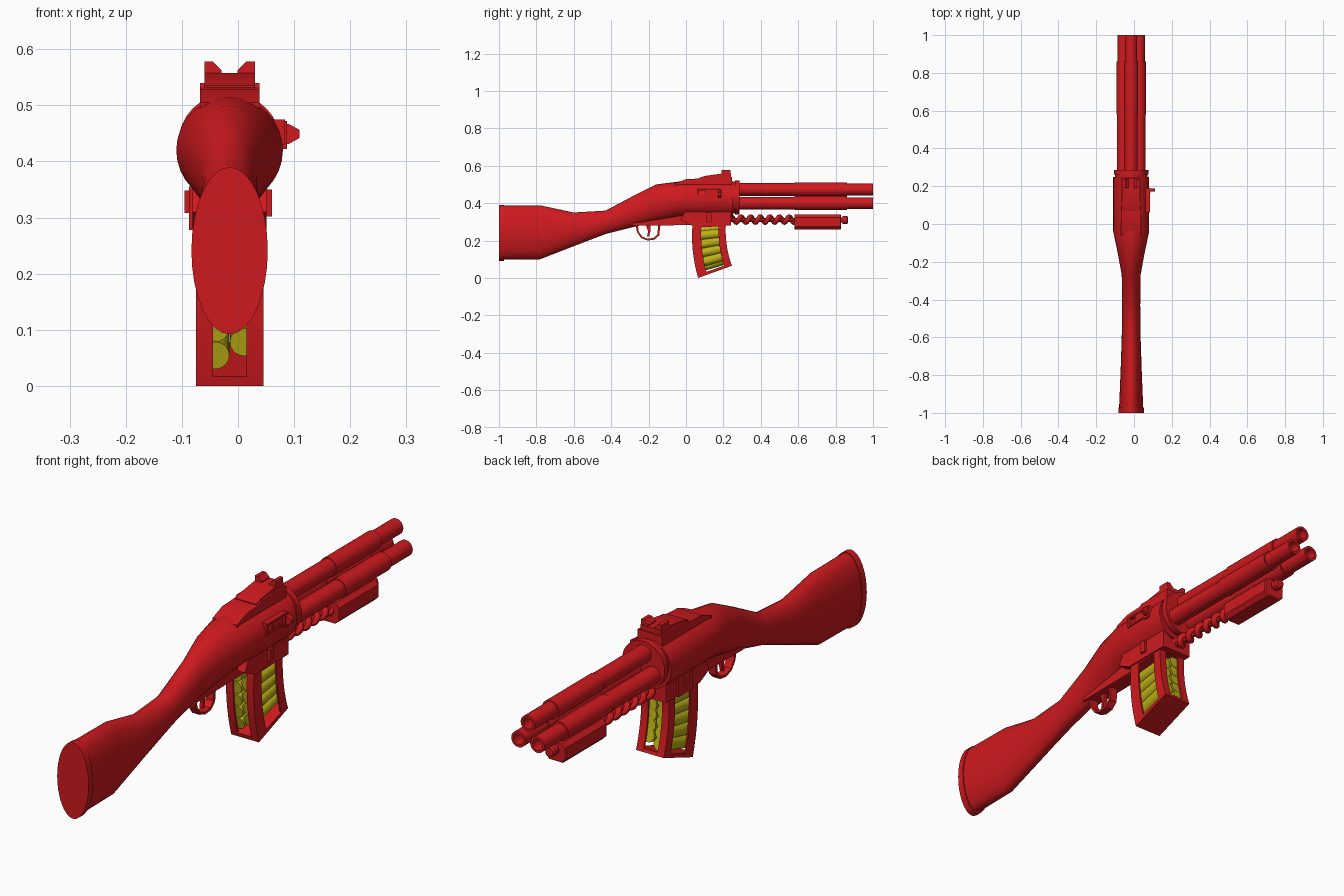
import bpy, bmesh, math
from mathutils import Vector, Matrix

if "Cube" in bpy.data.objects:
    bpy.data.objects.remove(bpy.data.objects["Cube"])

CX = -0.015  # gun centre plane


def material(name, col):
    m = bpy.data.materials.new(name)
    m.diffuse_color = (*col, 1)
    m.use_nodes = True
    m.node_tree.nodes["Principled BSDF"].inputs["Base Color"].default_value = m.diffuse_color
    return m


RED = material("red", (0.62, 0.01, 0.013))
YELLOW = material("yellow", (0.50, 0.44, 0.008))


def finish(name, bm, mat=RED, angle=30, bevel=0):
    bmesh.ops.recalc_face_normals(bm, faces=bm.faces)
    me = bpy.data.meshes.new(name)
    bm.to_mesh(me)
    bm.free()
    ob = bpy.data.objects.new(name, me)
    bpy.context.collection.objects.link(ob)
    me.materials.append(mat)
    bpy.ops.object.select_all(action='DESELECT')
    ob.select_set(True)
    bpy.context.view_layer.objects.active = ob
    if bevel:
        b = ob.modifiers.new("bevel", 'BEVEL')
        b.width, b.segments = bevel, 1
    else:
        bpy.ops.object.shade_smooth_by_angle(angle=math.radians(angle))
    return ob


def skin(name, rings, caps=True, **kw):
    """Bridge a list of point rings into one surface."""
    bm = bmesh.new()
    vs = [[bm.verts.new(p) for p in r] for r in rings]
    n = len(vs[0])
    for a, b in zip(vs, vs[1:]):
        for i in range(n):
            j = (i + 1) % n
            bm.faces.new((a[i], a[j], b[j], b[i]))
    if caps:
        bm.faces.new(vs[0])
        bm.faces.new(vs[-1])
    return finish(name, bm, **kw)


def ellipse(y, zb, zt, hw, n=32):
    zc, h = (zb + zt) / 2, (zt - zb) / 2
    return [(CX + hw * math.cos(2 * math.pi * i / n), y,
             zc + h * math.sin(2 * math.pi * i / n)) for i in range(n)]


def lathe(name, x, z, prof, n=24, **kw):
    """Turn (y, radius) points about an axis along y."""
    return skin(name, [[(x + r * math.cos(2 * math.pi * i / n), y,
                         z + r * math.sin(2 * math.pi * i / n)) for i in range(n)]
                       for y, r in prof], **kw)


def plate(name, prof, x0, x1, **kw):
    """Extrude a side profile of (y, z) points across x."""
    return skin(name, [[(x, y, z) for y, z in prof] for x in (x0, x1)], **kw)


def box(name, x0, x1, y0, y1, z0, z1, **kw):
    return plate(name, [(y0, z0), (y1, z0), (y1, z1), (y0, z1)], x0, x1, **kw)


def tube(name, pts, radius, cyclic=False):
    cu = bpy.data.curves.new(name, 'CURVE')
    cu.dimensions = '3D'
    cu.bevel_depth, cu.bevel_resolution, cu.use_fill_caps = radius, 2, True
    sp = cu.splines.new('POLY')
    sp.points.add(len(pts) - 1)
    for p, c in zip(sp.points, pts):
        p.co = (*c, 1)
    cu.materials.append(RED)
    bpy.context.collection.objects.link(bpy.data.objects.new(name, cu))


# Stock and round receiver, lofted in one piece
skin("stock_and_receiver", [ellipse(*s) for s in (
    (-0.975, .100, .387, .064), (-0.78, .100, .388, .056), (-0.60, .170, .350, .050),
    (-0.43, .235, .360, .048), (-0.27, .275, .445, .050), (-0.16, .300, .500, .070),
    (-0.04, .325, .515, .095), (0.25, .325, .515, .095))])
skin("butt_pad", [ellipse(-1.0, .092, .390, .068), ellipse(-0.972, .092, .390, .068)])

# Barrel flange and three barrels, each with two sleeves
lathe("barrel_flange", CX, .43, [(.25, .086), (.262, .086), (.262, .092), (.285, .092)], n=32)
for name, dx, z in (("top", 0, .473), ("right", .041, .400), ("left", -.041, .400)):
    lathe(name + "_barrel", CX + dx, z,
          [(.25, .034), (.58, .034), (.58, .037), (.86, .037), (.86, .031),
           (1.0, .031), (1.0, .021), (.80, .021)])

# Trigger housing and magazine well
plate("trigger_housing", [(-.29, .279), (.03, .283), (.03, .36), (-.05, .36), (-.27, .31)],
      CX - .032, CX + .032)
plate("magazine_well", [(-.03, .31), (.03, .28), (.24, .28), (.24, .37), (.0, .37)],
      CX - .066, CX + .066)
box("magazine_release", .045, .061, .11, .135, .302, .35)
box("bolt_catch_base", -.087, -.075, .08, .17, .278, .355)
box("bolt_catch", -.095, -.080, .11, .135, .308, .348)

# Trigger guard: flat band swept along an arc
outer = [(-.270, .285), (-.262, .245), (-.240, .213), (-.205, .200), (-.168, .205),
         (-.143, .228), (-.137, .285)]
c = Vector((-.203, .262))
inner = [tuple(c + (Vector(p) - c) * .84) for p in outer[1:-1]]
inner = [(-.257, .285)] + inner + [(-.149, .285)]
skin("trigger_guard", [[(CX - .016, *o), (CX + .016, *o), (CX + .016, *i), (CX - .016, *i)]
                       for o, i in zip(outer, inner)])
plate("trigger", [(-.215, .285), (-.203, .25), (-.208, .222), (-.198, .222), (-.190, .25),
                  (-.19, .285)], CX - .007, CX + .007)


# Curved magazine: t runs top to bottom, u runs rear to front
def mag_point(t, u):
    curve = t * t
    rear = Vector((.036 - .03 * t + .059 * curve, .30 - .30 * t))
    front = Vector((.214 - .02 * t + .051 * curve, .30 - .235 * t))
    return rear.lerp(front, u)


def mag_piece(name, x0, x1, u0, u1, t0=0, t1=1, n=8):
    rings = []
    for k in range(n + 1):
        t = t0 + (t1 - t0) * k / n
        a, b = mag_point(t, u0), mag_point(t, u1)
        rings.append([(CX + x0, *a), (CX + x1, *a), (CX + x1, *b), (CX + x0, *b)])
    skin(name, rings)


for s, side in ((-1, "left"), (1, "right")):
    for u0, u1, end in ((0, .27, "rear"), (.79, 1, "front")):
        mag_piece(f"magazine_{side}_{end}_strip", s * .054, s * .06, u0, u1)
        e = (0, .04) if end == "rear" else (.96, 1)
        mag_piece(f"magazine_{end}_{side}_lip", s * .03, s * .06, *e)
mag_piece("magazine_floor", -.06, .06, 0, 1, .945, 1, 1)
mag_piece("magazine_collar", -.06, .06, 0, 1, 0, .10, 1)

# Staggered shells in two columns
for col, x in enumerate((-.026, .026)):
    for k in range(5):
        t = .17 + .165 * k + (.085 if col else 0)
        if t > .88:
            continue
        a, b = mag_point(t, .06), mag_point(t, .94)
        bm = bmesh.new()
        d = Vector((0, b.x - a.x, b.y - a.y))
        m = Matrix.Translation((CX + x, (a.x + b.x) / 2, (a.y + b.y) / 2)) \
            @ d.to_track_quat('Z', 'Y').to_matrix().to_4x4()
        bmesh.ops.create_cone(bm, cap_ends=True, segments=20, radius1=.0255, radius2=.0255,
                              depth=d.length, matrix=m)
        finish(f"shell_{col}_{k}", bm, mat=YELLOW)

# Pump rod with coil spring, grip and end knob
lathe("pump_rod", CX, .31, [(.23, .010), (.84, .010)], n=12)
tube("pump_spring", [(CX + .016 * math.cos(a), .23 + .36 * i / 112, .312 + .016 * math.sin(a))
                     for i in range(113) for a in [2 * math.pi * i / 16]], .0125)
w, ch = .046, .016
grip = [(-w, .26 + ch), (-w + ch, .26), (w - ch, .26), (w, .26 + ch),
        (w, .34 - ch), (w - ch, .34), (-w + ch, .34), (-w, .34 - ch)]
skin("pump_grip", [[(CX + x * s, y, .30 + (z - .30) * s) for x, z in grip]
                   for y, s in ((.58, 1), (.825, 1), (.83, .9))], angle=10)
lathe("pump_knob", CX, .31, [(.82, .014), (.838, .014), (.838, .021), (.86, .021), (.867, .016)],
      n=16)

# Top rail and rear sight with two ears
plate("sight_rail", [(-.06, .505), (-.0, .528), (.08, .532), (.09, .54), (.245, .54), (.245, .48),
                     (-.06, .48)], CX - .053, CX + .053)
plate("sight_block", [(.07, .535), (.10, .545), (.19, .558), (.24, .558), (.24, .53), (.07, .53)],
      CX - .045, CX + .045)
for s, side in ((-1, "left"), (1, "right")):
    ear = [(.045, .555), (.045, .578), (.030, .578), (.014, .562), (.014, .555)]
    skin(f"sight_ear_{side}", [[(CX + s * x, y, z) for x, z in ear] for y in (.19, .237)])

# Ejection port frame, bolt and charging handle
for nm, a in (("port_top", (.06, .185, .467, .475)), ("port_bottom", (.06, .185, .430, .438)),
              ("port_rear", (.06, .070, .430, .475)), ("port_front", (.175, .185, .430, .475))):
    box(nm, .05, .084, *a)
box("bolt", .04, .080, .10, .175, .438, .467)
box("handle_base", .06, .087, .165, .190, .422, .472)
skin("charging_handle", [[(x, .18 + a * .008, .449 + b * h) for a, b in
                          ((-1, -1), (1, -1), (1, 1), (-1, 1))]
                         for x, h in ((.08, .018), (.09, .018), (.11, .007))])
